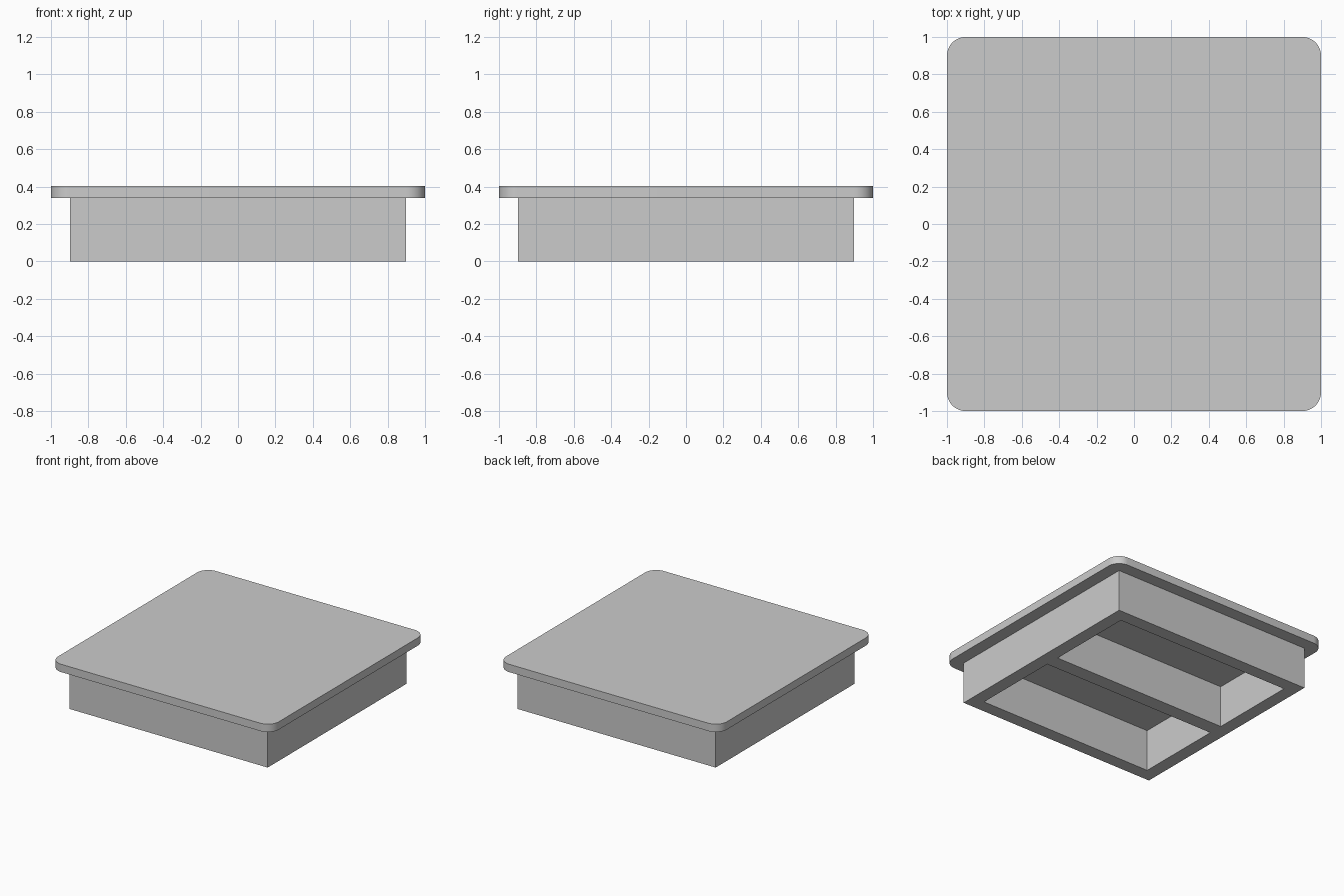
import bpy, bmesh, math

if "Cube" in bpy.data.objects:
    bpy.data.objects.remove(bpy.data.objects["Cube"])

grey = bpy.data.materials.new("plain grey")
grey.diffuse_color = (0.6, 0.6, 0.6, 1)
grey.use_nodes = True
grey.node_tree.nodes["Principled BSDF"].inputs["Base Color"].default_value = grey.diffuse_color


def extruded(name, outlines, z0, z1):
    """Extrude flat, edge-sharing faces (lists of xy points) from z0 to z1."""
    bm = bmesh.new()
    for pts in outlines:
        bm.faces.new([bm.verts.new((x, y, z0)) for x, y in pts])
    bmesh.ops.remove_doubles(bm, verts=bm.verts[:], dist=1e-5)
    geom = bmesh.ops.extrude_face_region(bm, geom=bm.faces[:], use_keep_orig=True)["geom"]
    for v in geom:
        if isinstance(v, bmesh.types.BMVert):
            v.co.z = z1
    bmesh.ops.recalc_face_normals(bm, faces=bm.faces[:])
    me = bpy.data.meshes.new(name)
    bm.to_mesh(me)
    bm.free()
    me.materials.append(grey)
    ob = bpy.data.objects.new(name, me)
    bpy.context.collection.objects.link(ob)
    return ob


RIM_Z, TOP_Z = 0.34, 0.404

# Cap: square plate with rounded corners
R, STEPS = 0.1, 12
outline = []
for k, (sx, sy) in enumerate([(1, 1), (-1, 1), (-1, -1), (1, -1)]):
    for i in range(STEPS + 1):
        a = math.pi / 2 * (k + i / STEPS)
        outline.append((sx * (1 - R) + R * math.cos(a), sy * (1 - R) + R * math.sin(a)))
cap = extruded("cap", [outline], RIM_Z, TOP_Z)
bpy.context.view_layer.objects.active = cap
cap.select_set(True)
bpy.ops.object.shade_smooth_by_angle(angle=math.radians(30))

# Skirt: square wall with a middle rib, leaving two pockets open below
xs = [-0.897, -0.79, 0.79, 0.897]
ys = [-0.897, -0.79, -0.06, 0.06, 0.79, 0.897]
cells = []
for i in range(3):
    for j in range(5):
        if i == 1 and j in (1, 3):
            continue  # pocket
        x0, x1, y0, y1 = xs[i], xs[i + 1], ys[j], ys[j + 1]
        cells.append([(x0, y0), (x1, y0), (x1, y1), (x0, y1)])
extruded("ribbed_skirt", cells, 0, RIM_Z)
